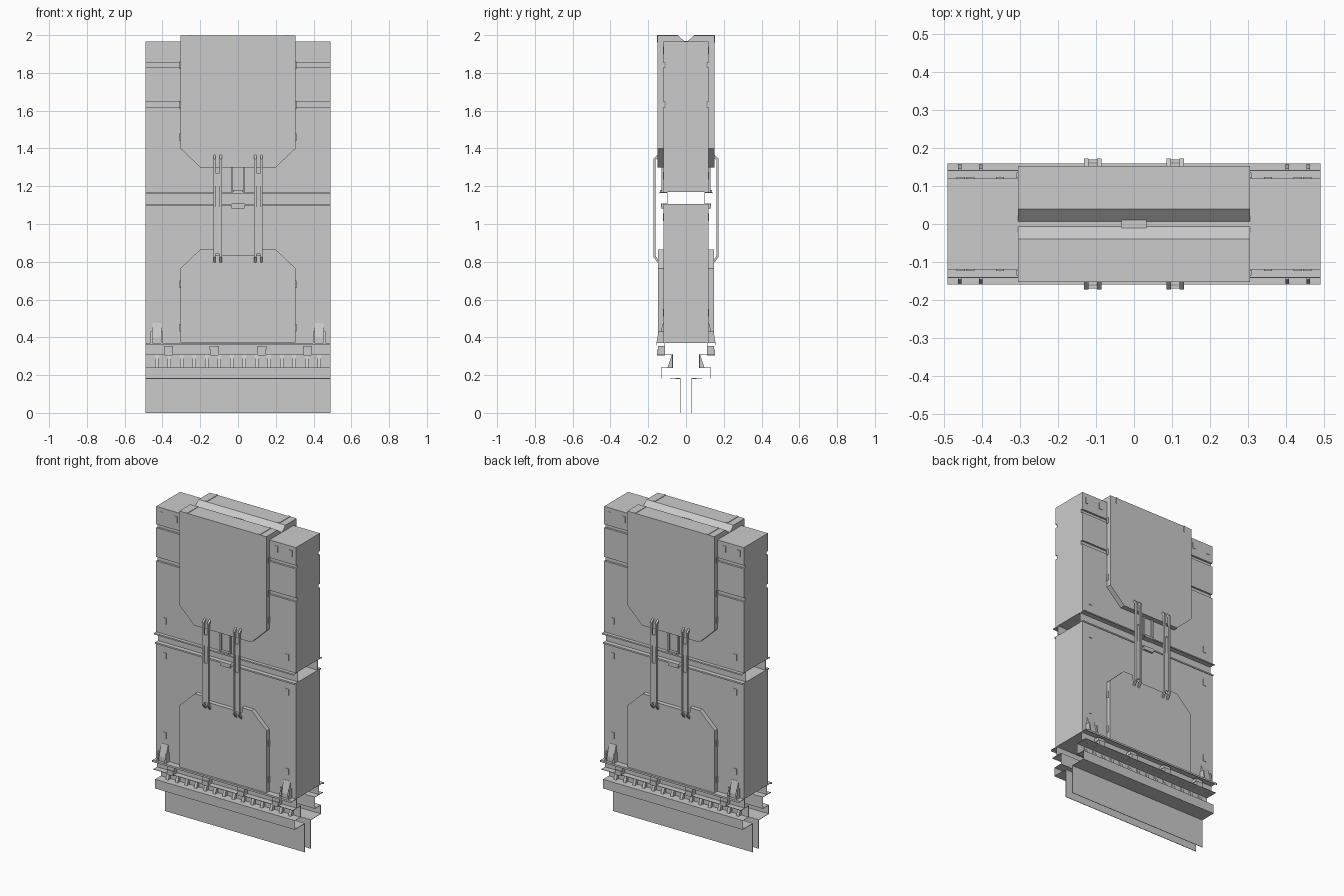
import bpy
import bmesh
from mathutils import Vector

cube = bpy.data.objects.get("Cube")
if cube:
    bpy.data.objects.remove(cube, do_unlink=True)

GREY = (0.6, 0.6, 0.6, 1.0)
grey = bpy.data.materials.new("plain grey")
grey.use_nodes = True
grey.diffuse_color = GREY
grey.node_tree.nodes["Principled BSDF"].inputs["Base Color"].default_value = GREY

HALF = 0.49   # half width of the case


def finish(name, bm, mirror):
    bmesh.ops.recalc_face_normals(bm, faces=bm.faces)
    mesh = bpy.data.meshes.new(name)
    bm.to_mesh(mesh)
    bm.free()
    mesh.materials.append(grey)
    obj = bpy.data.objects.new(name, mesh)
    bpy.context.collection.objects.link(obj)
    if mirror:
        mod = obj.modifiers.new("Mirror", 'MIRROR')
        mod.use_axis = ('x' in mirror, 'y' in mirror, False)
        mod.use_clip = False
        mod.use_mirror_merge = False
    return obj


def prism(name, points, axis, start, end, mirror=""):
    """Extrude an outline along x (points are y, z) or along y (points are x, z)."""
    bm = bmesh.new()
    if axis == 'x':
        verts = [bm.verts.new((start, a, b)) for a, b in points]
        move = Vector((end - start, 0, 0))
    else:
        verts = [bm.verts.new((a, start, b)) for a, b in points]
        move = Vector((0, end - start, 0))
    face = bm.faces.new(verts)
    grown = bmesh.ops.extrude_face_region(bm, geom=[face], use_keep_orig=True)
    moved = [g for g in grown["geom"] if isinstance(g, bmesh.types.BMVert)]
    bmesh.ops.translate(bm, verts=moved, vec=move)
    return finish(name, bm, mirror)


def box(name, x, y, z, mirror=""):
    outline = [(x[0], z[0]), (x[1], z[0]), (x[1], z[1]), (x[0], z[1])]
    return prism(name, outline, 'y', y[0], y[1], mirror)


def sheet(name, points, mirror="y"):
    """Bent sheet metal running the full width, from a y, z path."""
    bm = bmesh.new()
    rows = [(bm.verts.new((-HALF, y, z)), bm.verts.new((HALF, y, z))) for y, z in points]
    for a, b in zip(rows, rows[1:]):
        bm.faces.new((a[0], a[1], b[1], b[0]))
    obj = finish(name, bm, "")
    solid = obj.modifiers.new("Thickness", 'SOLIDIFY')
    solid.thickness = 0.003
    solid.offset = 0
    mod = obj.modifiers.new("Mirror", 'MIRROR')
    mod.use_axis = (False, 'y' in mirror, False)
    mod.use_mirror_merge = False
    return obj


# Upper case with two grooves on the front and back
side = [(0.12, 1.17)]
for low, high in ((1.62, 1.645), (1.83, 1.852)):
    side += [(0.12, low), (0.108, low), (0.108, high), (0.12, high)]
side.append((0.12, 1.965))
prism("upper_case", side + [(-y, z) for y, z in reversed(side)], 'x', -HALF, HALF)

# Lower case
box("lower_case", (-HALF, HALF), (-0.12, 0.12), (0.37, 1.105))

# Saddle over the top with a V groove along the middle
prism("top_saddle", [(-0.15, 1.95), (0.15, 1.95), (0.15, 1.997), (0.04, 1.997),
                     (0.007, 1.966), (-0.007, 1.966), (-0.04, 1.997), (-0.15, 1.997)],
      'x', -0.305, 0.305)
box("saddle_tab", (-0.033, 0.033), (-0.01, 0.01), (1.96, 1.97))

# Thin bands wrapping the saddle
box("saddle_band", (0.247, 0.262), (0.042, 0.153), (1.96, 2.0), "xy")

# Upper and lower cover panels with cut corners
prism("upper_panel", [(-0.305, 1.997), (-0.305, 1.4), (-0.2, 1.3), (0.2, 1.3),
                      (0.305, 1.4), (0.305, 1.997)], 'y', 0.115, 0.152, "y")
prism("lower_panel", [(-0.305, 0.372), (-0.305, 0.765), (-0.2, 0.865), (-0.13, 0.865),
                      (-0.13, 0.835), (0.13, 0.835), (0.13, 0.865), (0.2, 0.865),
                      (0.305, 0.765), (0.305, 0.372)], 'y', 0.115, 0.148, "y")

# Small catches along the panel edges
for z in (1.46, 1.63, 1.84):
    box("upper_panel_catch", (0.3, 0.309), (0.121, 0.135), (z - 0.02, z + 0.02), "xy")
for z in (0.45, 0.68):
    box("lower_panel_catch", (0.3, 0.309), (0.121, 0.135), (z - 0.02, z + 0.02), "xy")

# Slot plates on the case faces
slots = [(0.352, 1.92), (0.455, 1.92), (0.43, 1.255), (0.43, 1.035), (0.43, 0.53)]
for x, z in slots:
    box("slot_plate", (x - 0.011, x + 0.011), (0.119, 0.123), (z - 0.02, z + 0.02), "xy")

# Middle rail between the two cases
sheet("middle_rail", [(0.14, 1.162), (0.14, 1.169), (0.1, 1.169), (0.1, 1.106),
                      (0.128, 1.106), (0.128, 1.098)])

# Latch in the middle
box("latch_guide", (0.028, 0.037), (0.118, 0.13), (1.17, 1.3), "xy")
box("latch_hook", (-0.026, 0.026), (0.1, 0.138), (1.165, 1.18), "y")
box("latch_keeper", (-0.035, 0.035), (0.1, 0.132), (1.082, 1.108), "y")

# Bridging straps: two bent rails joined by a web, open at the forked ends
strap = [(0.145, 1.372), (0.172, 1.345), (0.172, 0.825), (0.15, 0.795),
         (0.142, 0.802), (0.161, 0.832), (0.161, 1.338), (0.138, 1.36)]
for x in (0.085, 0.119):
    prism("strap_rail", strap, 'x', x, x + 0.012, "xy")
for low, high in ((0.84, 1.09), (1.2, 1.27)):
    box("strap_web", (0.096, 0.12), (0.162, 0.169), (low, high), "xy")
box("strap_slot_web", (0.096, 0.12), (0.161, 0.164), (1.09, 1.2), "xy")

# Lower rail under the case
sheet("lower_rail", [(0.158, 0.36), (0.158, 0.37), (0.112, 0.37), (0.112, 0.31),
                     (0.15, 0.31)])

# Clamps on the lower rail
for x in (0.125, 0.368):
    box("rail_clamp", (x - 0.021, x + 0.021), (0.11, 0.154), (0.305, 0.335), "xy")
    box("clamp_head", (x - 0.025, x + 0.025), (0.11, 0.148), (0.335, 0.355), "xy")

# Corner brackets standing on the lower rail
prism("corner_bracket", [(0.118, 0.37), (0.142, 0.37), (0.142, 0.4), (0.122, 0.475),
                         (0.118, 0.475)], 'x', 0.405, 0.453, "xy")
for x in (0.398, 0.453):
    prism("bracket_cheek", [(0.118, 0.37), (0.156, 0.37), (0.146, 0.43), (0.118, 0.43)],
          'x', x, x + 0.009, "xy")

# Bottom ledge with its ribs
sheet("ledge_web", [(0.112, 0.31), (0.072, 0.31), (0.072, 0.238), (0.13, 0.238),
                    (0.13, 0.182), (0.03, 0.182)])
COUNT = 14
for i in range(COUNT):
    x = -0.43 + 0.86 * i / (COUNT - 1)
    prism("ledge_rib", [(0.07, 0.31), (0.074, 0.31), (0.098, 0.238), (0.07, 0.238)],
          'x', x - 0.009, x + 0.009, "y")

# Two thin skirts at the bottom
sheet("bottom_skirt", [(0.03, 0.182), (0.03, 0.0)])
